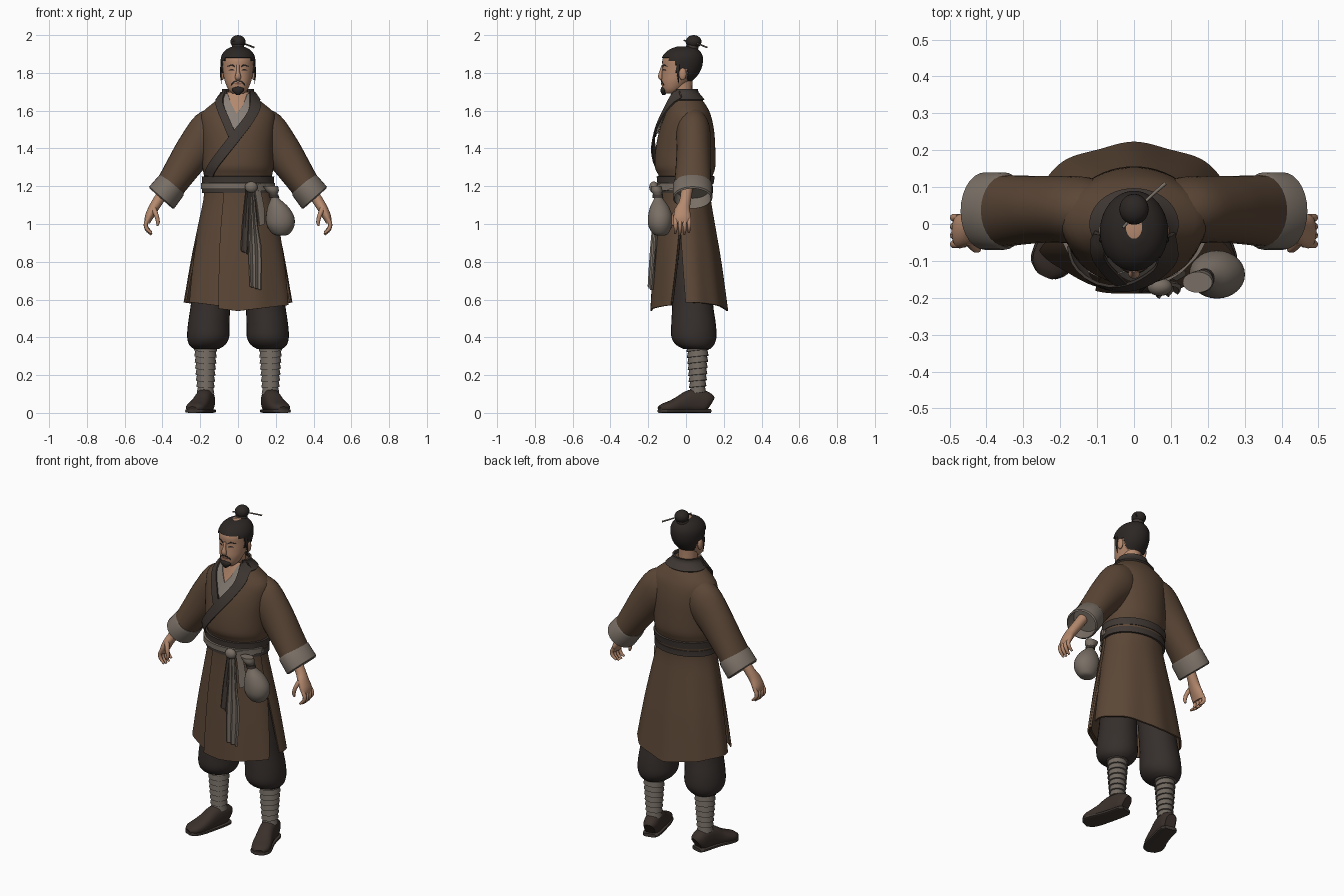
import bpy, bmesh, math
from mathutils import Vector

def material(name, rgb):
    m = bpy.data.materials.new(name)
    m.diffuse_color = (*rgb, 1)
    return m

ROBE = material("robe brown", (.105, .062, .037))
DARK = material("collar charcoal", (.050, .039, .033))
PANTS = material("trouser dark brown", (.036, .028, .025))
GREY = material("sash grey", (.190, .158, .130))
WRAP = material("leg wrap grey", (.165, .140, .118))
SHIRT = material("undershirt grey", (.25, .215, .185))
SKIN = material("skin", (.46, .25, .155))
LIP = material("lip", (.27, .12, .08))
HAIR = material("hair", (.025, .020, .018))
SHOE = material("shoe brown", (.043, .030, .024))

def smooth(rows, k=4):
    """Catmull-Rom resampling of a list of tuples"""
    out = []
    for i in range(len(rows) - 1):
        p = [rows[max(i - 1, 0)], rows[i], rows[i + 1], rows[min(i + 2, len(rows) - 1)]]
        for j in range(k):
            t = j / k
            out.append(tuple(.5 * (2 * b + (c - a) * t + (2 * a - 5 * b + 4 * c - d) * t * t
                       + (3 * b - a - 3 * c + d) * t ** 3) for a, b, c, d in zip(*p)))
    return out + [tuple(rows[-1])]

def finish(name, bm, mat, mirror=False, thick=0):
    bmesh.ops.remove_doubles(bm, verts=bm.verts, dist=1e-5)
    bmesh.ops.recalc_face_normals(bm, faces=bm.faces)
    if thick:
        bmesh.ops.solidify(bm, geom=bm.faces[:], thickness=thick)
        bmesh.ops.recalc_face_normals(bm, faces=bm.faces)
    me = bpy.data.meshes.new(name)
    bm.to_mesh(me)
    bm.free()
    me.materials.append(mat)
    me.shade_smooth()
    me.set_sharp_from_angle(angle=.8)
    ob = bpy.data.objects.new(name, me)
    bpy.context.collection.objects.link(ob)
    if mirror:
        ob.modifiers.new("mirror", 'MIRROR').use_mirror_merge = False
    return ob

def grid(rows, caps=(False, False), keep=None):
    """bmesh from rows of points"""
    bm = bmesh.new()
    vs = [[bm.verts.new(p) for p in r] for r in rows]
    for a, b in zip(vs, vs[1:]):
        for i in range(len(a) - 1):
            q = (a[i], a[i + 1], b[i + 1], b[i])
            if not keep or keep(sum((v.co for v in q), Vector()) / 4):
                bm.faces.new(q)
    for flag, r in zip(caps, (vs[0], vs[-1])):
        if flag:
            bm.faces.new(r[:-1])
    return bm

def tube(name, rows, mat, mirror=False, n=20, k=4, ref=(0, 1, 0), axis=None, e=1, caps=(True, True)):
    """rows of x, y, z, half width, half depth along ref"""
    rows = smooth(rows, k) if k > 1 else rows
    c = [Vector(r[:3]) for r in rows]
    rings = []
    for i, r in enumerate(rows):
        t = Vector(axis) if axis else c[min(i + 1, len(c) - 1)] - c[max(i - 1, 0)]
        t.normalize()
        v = Vector(ref)
        v = (v - t * v.dot(t)).normalized()
        u = t.cross(v)
        ring = []
        for j in range(n):
            a = math.tau * j / n
            p, q = (math.copysign(abs(w) ** e, w) for w in (math.cos(a), math.sin(a)))
            ring.append(c[i] + u * r[3] * p + v * r[4] * q)
        rings.append(ring + ring[:1])
    return finish(name, grid(rings, caps), mat, mirror)

# Cross-section tables: height, half width, front y, back y
BODY = smooth([(.52, .297, -.182, .222), (.8, .25, -.165, .185), (1.0, .21, -.15, .152), (1.15, .18, -.14, .13),
               (1.25, .18, -.143, .14), (1.30, .188, -.165, .155), (1.4, .19, -.16, .155), (1.5, .197, -.14, .148),
               (1.58, .195, -.11, .13), (1.63, .145, -.092, .105), (1.67, .095, -.08, .075), (1.70, .07, -.07, .05)])
HEAD = smooth([(1.69, .03, -.11, -.05), (1.71, .05, -.124, -.02), (1.75, .068, -.13, .02), (1.79, .078, -.128, .058),
               (1.83, .084, -.125, .078), (1.87, .086, -.125, .084), (1.90, .077, -.11, .078),
               (1.925, .055, -.08, .058), (1.94, .022, -.04, .025)])

def section(table, z):
    z = min(max(z, table[0][0]), table[-1][0])
    for a, b in zip(table, table[1:]):
        if z <= b[0]:
            t = (z - a[0]) / max(b[0] - a[0], 1e-6)
            rx, f, k = (p + (q - p) * t for p, q in zip(a[1:], b[1:]))
            return rx, (f + k) / 2, (k - f) / 2

def front(table, x, z):
    rx, cy, ry = section(table, z)
    return cy - ry * math.sqrt(1 - min(1, abs(x) / rx) ** 2)

def panel(name, table, mat, top, bot, off=0, a0=(0, 0), a1=(360, 360), lift=0, fold=0,
          thick=0, n=56, m=16, caps=(False, False), keep=None):
    """sheet wrapped on a table between two angles; angles open from the slit top to the hem"""
    rows = []
    for j in range(m + 1):
        t = j / m
        s = max(0, (t - .38) / .62)
        lo, hi = a0[0] + (a0[1] - a0[0]) * s, a1[0] + (a1[1] - a1[0]) * s
        row = []
        for i in range(n + 1):
            a = math.radians(lo + (hi - lo) * i / n)
            z = top + (bot + lift * abs(math.cos(a)) - top) * t
            rx, cy, ry = section(table, z)
            d = off + fold * t * math.sin(9 * a)
            row.append((math.cos(a) * (rx + d), cy + math.sin(a) * (ry + d), z))
        rows.append(row)
    return finish(name, grid(rows, caps, keep), mat, thick=thick)

def ribbon(name, table, left, right, mat, off, thick=.008, mirror=False, m=6, ripple=0):
    """strip between two (x, z) edges, laid on the front of a table"""
    rows = []
    for a, b in zip(smooth(left), smooth(right)):
        row = []
        for i in range(m + 1):
            x, z = (p + (q - p) * i / m for p, q in zip(a, b))
            row.append((x, front(table, x, z) - off - ripple * math.sin(i * math.pi / 2), z))
        rows.append(row)
    return finish(name, grid(rows), mat, mirror, thick)

def ball(name, loc, size, mat, mirror=False):
    bm = bmesh.new()
    bmesh.ops.create_uvsphere(bm, u_segments=20, v_segments=12, radius=1)
    for v in bm.verts:
        v.co = Vector(loc) + Vector(a * b for a, b in zip(v.co, size))
    return finish(name, bm, mat, mirror)

# Robe: upper body, skirt panels with side slits, overlapping front flap
panel("robe_body", BODY, ROBE, 1.70, 1.14, caps=(True, True), m=32)
panel("skirt_back", BODY, ROBE, 1.2, .54, a0=(-12, -6), a1=(192, 186), lift=.045, fold=.004, thick=.01)
panel("skirt_front", BODY, ROBE, 1.2, .555, a0=(-168, -153), a1=(-12, -27), lift=.035, fold=.003, thick=.01)
panel("front_flap", BODY, ROBE, 1.2, .54, off=.011, a0=(-114, -110), a1=(-14, -28), lift=.035, fold=.003, thick=.01)
tube("sleeves", [(.08, .035, 1.55, .085, .07), (.14, .038, 1.495, .115, .09), (.225, .04, 1.395, .103, .09),
                 (.295, .038, 1.295, .09, .093), (.362, .035, 1.195, .078, .098)], ROBE, True, n=28)
tube("sleeve_cuffs", [(.345, .035, 1.213, .078, .098), (.352, .035, 1.205, .084, .105), (.404, .035, 1.14, .088, .105),
                      (.408, .035, 1.135, .08, .097), (.37, .035, 1.185, .074, .09)],
     GREY, True, n=28, k=1, axis=(.66, 0, -.75))

# Neckline: skin, crossed undershirt, dark crossed lapels and back collar
tube("neck", [(0, -.015, 1.60, .055, .055), (0, -.02, 1.69, .052, .054), (0, -.025, 1.78, .055, .06)], SKIN)
ribbon("throat", BODY, [(-.055, 1.70), (-.045, 1.65), (-.01, 1.58)], [(.055, 1.70), (.045, 1.65), (.01, 1.58)], SKIN, .006)
ribbon("undershirt_under", BODY, [(-.08, 1.69), (-.08, 1.62), (-.01, 1.48)], [(-.055, 1.69), (-.03, 1.625), (.03, 1.52)], SHIRT, .010)
ribbon("undershirt_over", BODY, [(.05, 1.69), (.022, 1.625), (-.045, 1.54)], [(.075, 1.69), (.07, 1.60), (0, 1.48)], SHIRT, .014)
ribbon("lapel_under", BODY, [(-.092, 1.70), (-.115, 1.63), (-.075, 1.52), (-.05, 1.46)],
       [(-.062, 1.70), (-.078, 1.64), (-.038, 1.54), (-.015, 1.48)], DARK, .015)
ribbon("lapel_over", BODY, [(.060, 1.70), (.060, 1.62), (.03, 1.56), (-.04, 1.47), (-.15, 1.32), (-.175, 1.26)],
       [(.092, 1.70), (.117, 1.62), (.08, 1.54), (.005, 1.44), (-.105, 1.30), (-.13, 1.25)], DARK, .019)
panel("back_collar", BODY, DARK, 1.715, 1.66, off=.014, a0=(-35, -35), a1=(215, 215), thick=.012, m=6)

# Belt bands, light sash, knot and hanging tails
panel("belt_upper", BODY, DARK, 1.252, 1.212, off=.012, thick=.016, m=4)
panel("belt_lower", BODY, DARK, 1.200, 1.165, off=.012, thick=.016, m=4)
panel("belt_middle", BODY, ROBE, 1.215, 1.195, off=.008, thick=.01, m=2)
panel("sash", BODY, GREY, 1.218, 1.186, off=.024, a0=(-165, -165), a1=(-15, -15), thick=.012, m=4)
ball("sash_knot", (.07, -.17, 1.195), (.034, .025, .03), GREY)
ribbon("knot_loop", BODY, [(.08, 1.20), (.13, 1.215), (.19, 1.21)], [(.08, 1.18), (.13, 1.175), (.19, 1.185)], GREY, .034, .014)
ribbon("long_tail", BODY, [(.055, 1.19), (.058, 1.0), (.055, .85), (.062, .67)],
       [(.085, 1.19), (.105, 1.0), (.127, .85), (.125, .65)], GREY, .03, .010, m=10, ripple=.006)
ribbon("short_tail", BODY, [(.09, 1.18), (.105, 1.08), (.115, .99)], [(.12, 1.18), (.14, 1.08), (.14, 1.0)], GREY, .028)
ribbon("dark_tail", BODY, [(.04, 1.19), (.02, 1.0), (.012, .86)], [(.065, 1.19), (.06, 1.0), (.052, .84)], DARK, .025, ripple=.003)

# Pouch tied to the belt
tube("pouch", [(.228, -.135, .938, .015, .015), (.228, -.135, .948, .045, .04), (.226, -.137, .99, .072, .062),
               (.223, -.137, 1.04, .074, .064), (.212, -.14, 1.09, .055, .05), (.198, -.145, 1.13, .026, .026),
               (.190, -.15, 1.15, .018, .02), (.182, -.155, 1.175, .034, .03), (.172, -.158, 1.20, .04, .028)],
     GREY, axis=(0, 0, 1), n=28)
tube("pouch_tie", [(.193, -.148, 1.137, .026, .028), (.188, -.15, 1.155, .026, .028)], DARK, axis=(0, 0, 1))

# Trousers, wrapped shins, shoes
tube("trousers", [(.10, .02, 1.0, .09, .10), (.13, .03, .75, .10, .105), (.145, .035, .58, .104, .108),
                  (.155, .04, .47, .110, .118), (.158, .042, .40, .111, .119), (.163, .048, .36, .095, .10),
                  (.168, .058, .338, .066, .07)], PANTS, True, n=28, axis=(0, 0, -1))
wraps = []
for i in range(8):
    z, r = .36 - i * .032, .059 - i * .0022
    wraps += [(.172, .062, z, r - .003, r - .005), (.172, .062, z - .031, r + .003, r + .001)]
tube("leg_wraps", wraps, WRAP, True, k=1, axis=(.05, .1, -1))
foot = [(.158, .125, .03, .09), (.163, .105, .043, .112), (.172, .06, .046, .128), (.183, .015, .047, .118),
        (.197, -.03, .050, .09), (.214, -.075, .054, .066), (.230, -.115, .049, .05), (.240, -.138, .025, .034)]
tube("shoes", [(x, y, h / 2, w, h / 2) for x, y, w, h in foot], SHOE, True, ref=(0, 0, 1), e=.8)
tube("shoe_soles", [(x, y, .010, w + .005, .010) for x, y, w, h in foot], DARK, True, ref=(0, 0, 1), e=.5)

# Hands with curled fingers
tube("hands", [(.36, .01, 1.22, .03, .032), (.425, -.005, 1.12, .028, .03), (.452, -.018, 1.075, .026, .04),
               (.472, -.02, 1.035, .022, .046), (.480, -.02, 1.005, .014, .042)], SKIN, True)
for i, l in enumerate((.9, 1, .97, .8)):
    y = -.055 + .024 * i
    tube("finger_%d" % (i + 1), [(.474, y, 1.03, .011, .011), (.488, y, 1.01 - .01 * l, .011, .011),
         (.482, y, 1.01 - .04 * l, .010, .010), (.458, y - .003, 1.01 - .066 * l, .006, .006)], SKIN, True, n=10)
tube("thumbs", [(.447, -.045, 1.08, .015, .014), (.432, -.064, 1.045, .012, .012), (.424, -.068, 1.01, .010, .010),
                (.428, -.068, .99, .005, .005)], SKIN, True, n=10)

# Head and face
panel("head", HEAD, SKIN, 1.94, 1.69, caps=(True, True), m=28)
tube("nose", [(0, -.122, 1.84, .008, .008), (0, -.130, 1.81, .009, .010), (0, -.136, 1.783, .015, .012),
              (0, -.132, 1.770, .015, .010), (0, -.126, 1.764, .008, .006)], SKIN, n=14)
ball("ears", (.084, -.018, 1.795), (.012, .02, .034), SKIN, True)
ribbon("eyebrows", HEAD, [(.016, 1.836), (.035, 1.845), (.058, 1.836)], [(.016, 1.829), (.035, 1.837), (.058, 1.832)], HAIR, .002, .004, True)
ribbon("eyes", HEAD, [(.019, 1.815), (.033, 1.821), (.049, 1.815)], [(.019, 1.813), (.033, 1.812), (.049, 1.813)], HAIR, .001, .003, True)
ribbon("moustache", HEAD, [(.002, 1.760), (.02, 1.758), (.037, 1.742)], [(.002, 1.754), (.02, 1.749), (.037, 1.734)], HAIR, .003, .005, True)
ribbon("lips", HEAD, [(-.02, 1.745), (0, 1.748), (.02, 1.745)], [(-.02, 1.741), (0, 1.737), (.02, 1.741)], LIP, .002, .004)
tube("goatee", [(0, -.117, 1.728, .012, .010), (0, -.118, 1.715, .032, .016), (0, -.118, 1.70, .027, .016),
                (0, -.118, 1.683, .008, .008)], HAIR, axis=(0, 0, 1))

# Hair cap with hairline, side strands, topknot and pin
def hairline(c):
    for y, z in ((-.09, 1.882), (-.055, 1.865), (-.03, 1.80), (.01, 1.82)):
        if c.y < y:
            return c.z > z
    return c.z > 1.757
panel("hair", HEAD, HAIR, 1.94, 1.74, off=.006, thick=.008, n=72, m=44, caps=(True, False), keep=hairline)
tube("side_strands", [(.085, -.04, 1.87, .005, .008), (.091, -.043, 1.81, .004, .007), (.088, -.038, 1.745, .002, .002)], HAIR, True, n=8)
ball("topknot", (0, .04, 1.965), (.04, .042, .035), HAIR)
tube("topknot_band", [(0, .03, 1.925, .034, .034), (0, .036, 1.948, .032, .034)], DARK, axis=(0, 0, 1))
tube("hairpin", [(-.03, -.01, 1.972, .004, .004), (.03, .06, 1.955, .004, .004), (.085, .11, 1.935, .005, .005)],
     GREY, ref=(0, 0, 1), n=8)
